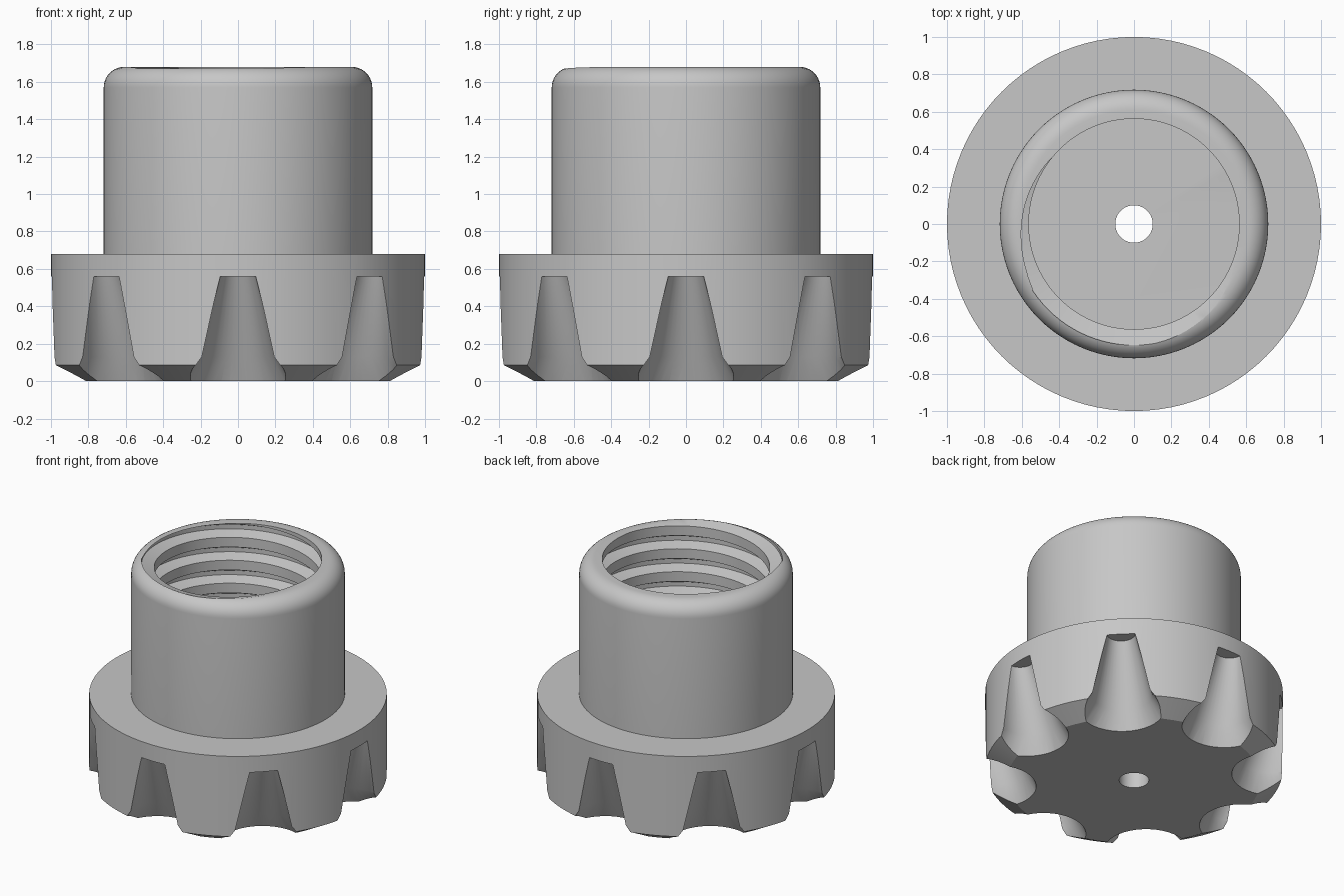
import bpy, bmesh, math
from mathutils import Vector, Matrix

cube = bpy.data.objects.get("Cube")
if cube:
    bpy.data.objects.remove(cube, do_unlink=True)

SEG = 96
FLANGE_TOP, TOP = 0.68, 1.68
PITCH = 0.17
MINOR, MAJOR = 0.563, 0.648

grey = bpy.data.materials.new("plain grey")
grey.use_nodes = True
colour = (0.57, 0.57, 0.57, 1)
grey.diffuse_color = colour
grey.node_tree.nodes["Principled BSDF"].inputs["Base Color"].default_value = colour


def make_object(name, bm):
    bmesh.ops.recalc_face_normals(bm, faces=bm.faces)
    mesh = bpy.data.meshes.new(name)
    bm.to_mesh(mesh)
    bm.free()
    mesh.materials.append(grey)
    obj = bpy.data.objects.new(name, mesh)
    bpy.context.collection.objects.link(obj)
    return obj


def polar(r, a, z):
    return Vector((r * math.cos(a), r * math.sin(a), z))


def lathe(name, profile):
    """Turn a closed (radius, height) profile into a ring-shaped solid."""
    bm = bmesh.new()
    rings = [[bm.verts.new(polar(r, math.tau * k / SEG, z)) for r, z in profile]
             for k in range(SEG)]
    n = len(profile)
    for k in range(SEG):
        a, b = rings[k], rings[(k + 1) % SEG]
        for i in range(n):
            j = (i + 1) % n
            bm.faces.new((a[i], b[i], b[j], a[j]))
    return make_object(name, bm)


def grip_notches():
    """Eight leaning cones, flared at the foot, that scoop the grip."""
    bm = bmesh.new()
    sides = 40
    # (height, centre distance, radius)
    sections = [(-0.065, 0.957, 0.325), (0.13, 0.92, 0.203), (0.56, 1.0, 0.095)]
    for n in range(8):
        turn = Matrix.Rotation(n * math.tau / 8, 3, 'Z')
        loops = [[bm.verts.new(turn @ (polar(rad, math.tau * k / sides, z)
                                       + Vector((centre, 0, 0))))
                  for k in range(sides)]
                 for z, centre, rad in sections]
        for a, b in zip(loops, loops[1:]):
            for k in range(sides):
                j = (k + 1) % sides
                bm.faces.new((a[k], a[j], b[j], b[k]))
        bm.faces.new(loops[0])
        bm.faces.new(loops[-1])
    return make_object("notch_cutter", bm)


def thread_core():
    """Helical screw solid, trimmed flat at both ends."""
    bm = bmesh.new()
    # groove section over one pitch, as (radius, fraction of pitch)
    section = [(MINOR, -0.27), (MAJOR, -0.13), (MAJOR, 0.056), (MINOR, 0.306)]
    turns = 10
    phase = math.radians(250) / math.tau
    start = TOP - 8 * PITCH
    columns = []
    for k in range(SEG):
        f = k / SEG
        columns.append([bm.verts.new(polar(r, f * math.tau,
                                           start + PITCH * (t + s + f - phase)))
                        for t in range(turns) for r, s in section])
    for k in range(SEG):
        a = columns[k]
        b = columns[k + 1] if k < SEG - 1 else columns[0][len(section):]
        for i in range(min(len(a), len(b)) - 1):
            bm.faces.new((a[i], b[i], b[i + 1], a[i + 1]))
    for z, up in ((FLANGE_TOP, -1), (TOP + 0.05, 1)):
        geom = bm.verts[:] + bm.edges[:] + bm.faces[:]
        cut = bmesh.ops.bisect_plane(bm, geom=geom, dist=1e-6, plane_co=(0, 0, z),
                                     plane_no=(0, 0, up), clear_outer=True)
        rim = [e for e in cut["geom_cut"] if isinstance(e, bmesh.types.BMEdge)]
        bmesh.ops.holes_fill(bm, edges=rim, sides=0)
    return make_object("thread_cutter", bm)


def carve(body, cutter):
    mod = body.modifiers.new("cut", 'BOOLEAN')
    mod.operation = 'DIFFERENCE'
    mod.solver = 'EXACT'
    mod.object = cutter
    bpy.context.view_layer.objects.active = body
    bpy.ops.object.modifier_apply(modifier=mod.name)
    bpy.data.objects.remove(cutter, do_unlink=True)


# Body: chamfered grip, flange and rounded collar around a centre hole
FILLET = 0.11
outline = [(0.1, 0), (0.85, 0), (1, 0.085), (1, FLANGE_TOP), (0.718, FLANGE_TOP)]
for i in range(11):
    a = math.pi / 2 * i / 10
    outline.append((0.718 - FILLET + FILLET * math.cos(a),
                    TOP - FILLET + FILLET * math.sin(a)))
outline.append((0.1, TOP))
body = lathe("threaded_knob", outline)

carve(body, grip_notches())
carve(body, thread_core())

bpy.ops.object.select_all(action='DESELECT')
body.select_set(True)
bpy.context.view_layer.objects.active = body
bpy.ops.object.shade_smooth_by_angle(angle=math.radians(25))
